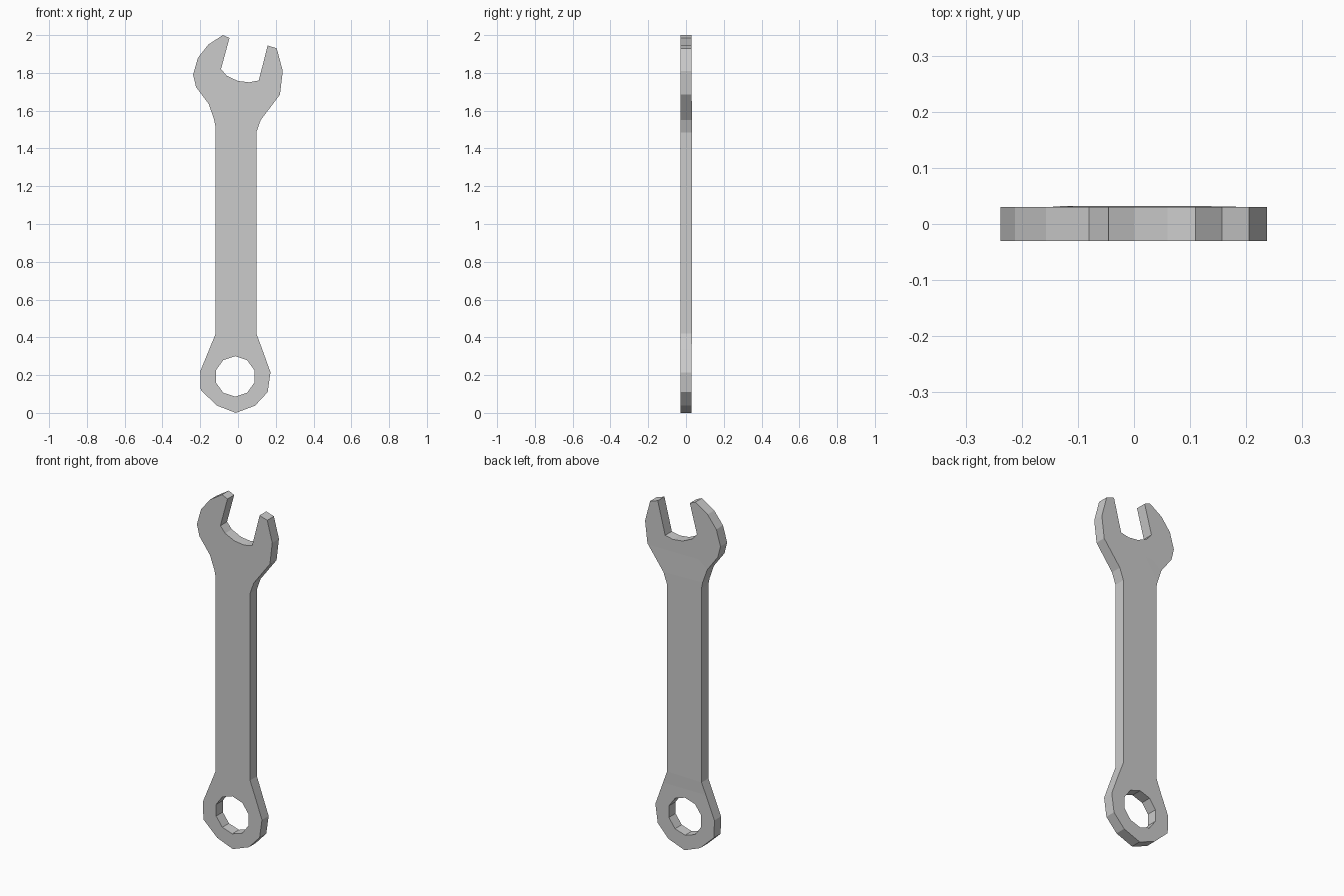
import bpy, bmesh, math

if "Cube" in bpy.data.objects:
    bpy.data.objects.remove(bpy.data.objects["Cube"])

# Outer silhouette (x, z), clockwise from the left jaw tip
OUTLINE = [
    (-0.08, 2.0), (-0.045, 1.985), (-0.09, 1.82), (-0.06, 1.785), (0.0, 1.757),
    (0.06, 1.75), (0.11, 1.76), (0.157, 1.945), (0.205, 1.93), (0.237, 1.81),
    (0.222, 1.685), (0.12, 1.55), (0.097, 1.485), (0.097, 0.42), (0.127, 0.34),
    (0.172, 0.215), (0.157, 0.11), (0.09, 0.038), (-0.012, 0.0), (-0.11, 0.038),
    (-0.197, 0.12), (-0.2, 0.22), (-0.12, 0.415), (-0.12, 1.52), (-0.127, 1.555),
    (-0.155, 1.635), (-0.222, 1.725), (-0.238, 1.79), (-0.212, 1.88), (-0.157, 1.95),
]
# Ten-sided hole of the ring end
HOLE = [(-0.015 + 0.107 * math.cos(math.radians(18 + 36 * i)),
         0.193 + 0.107 * math.sin(math.radians(18 + 36 * i))) for i in range(10)]
HALF = 0.03


def add_loop(bm, points):
    verts = [bm.verts.new((x, -HALF, z)) for x, z in points]
    return [bm.edges.new((v, verts[(i + 1) % len(verts)])) for i, v in enumerate(verts)]


# Flat front face with hole, extruded to thickness
bm = bmesh.new()
edges = add_loop(bm, OUTLINE) + add_loop(bm, HOLE)
bmesh.ops.triangle_fill(bm, edges=edges, use_beauty=True)
result = bmesh.ops.extrude_face_region(bm, geom=bm.faces[:], use_keep_orig=True)
for v in result["geom"]:
    if isinstance(v, bmesh.types.BMVert):
        v.co.y = HALF

# Slightly raised back of the handle
for z in (0.35, 0.42, 1.52, 1.68):
    bmesh.ops.bisect_plane(bm, geom=bm.verts[:] + bm.edges[:] + bm.faces[:],
                           plane_co=(0, 0, z), plane_no=(0, 0, 1), dist=1e-5)
for v in bm.verts:
    if v.co.y > 0 and 0.4 < v.co.z < 1.6:
        v.co.y += 0.002
bmesh.ops.recalc_face_normals(bm, faces=bm.faces[:])

mesh = bpy.data.meshes.new("wrench")
bm.to_mesh(mesh)
bm.free()
wrench = bpy.data.objects.new("wrench", mesh)
bpy.context.collection.objects.link(wrench)
